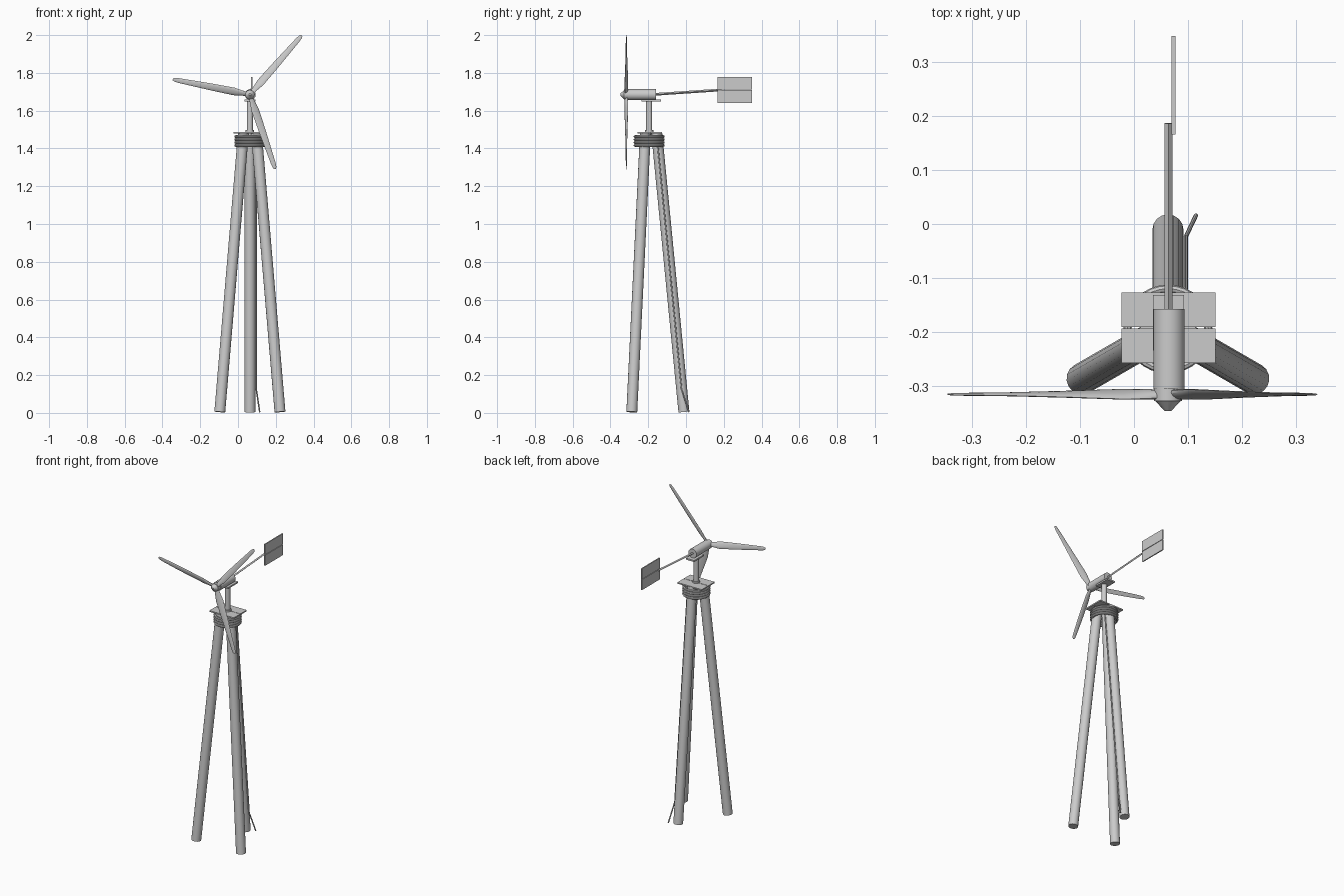
import bpy, bmesh, math
from mathutils import Vector, Matrix

if "Cube" in bpy.data.objects:
    bpy.data.objects.remove(bpy.data.objects["Cube"])

CX, CY = 0.063, -0.195          # tower axis
HUB = Vector((CX, -0.316, 1.685))

grey = bpy.data.materials.new("plain grey")
grey.diffuse_color = (0.6, 0.6, 0.6, 1)
grey.use_nodes = True
grey.node_tree.nodes["Principled BSDF"].inputs["Base Color"].default_value = grey.diffuse_color


def finish(ob, name, smooth=True):
    ob.name = name
    ob.data.materials.clear()
    ob.data.materials.append(grey)
    if smooth:
        bpy.ops.object.select_all(action='DESELECT')
        ob.select_set(True)
        bpy.context.view_layer.objects.active = ob
        bpy.ops.object.shade_smooth_by_angle(angle=math.radians(35))
    return ob


def rod(name, a, b, r, r2=None, sides=16):
    """Cylinder or cone between two points."""
    a, b = Vector(a), Vector(b)
    d = b - a
    bpy.ops.mesh.primitive_cone_add(vertices=sides, radius1=r, radius2=r if r2 is None else r2,
                                    depth=d.length, location=(a + b) / 2,
                                    rotation=d.to_track_quat('Z', 'Y').to_euler())
    return finish(bpy.context.object, name)


def box(name, lo, hi):
    lo, hi = Vector(lo), Vector(hi)
    bpy.ops.mesh.primitive_cube_add(size=1, location=(lo + hi) / 2)
    ob = bpy.context.object
    ob.scale = hi - lo
    return finish(ob, name, False)


# Three leaning legs
for i, deg in enumerate((90, 210, 330)):
    c, s = math.cos(math.radians(deg)), math.sin(math.radians(deg))
    rod(f"leg_{i + 1}", (CX + 0.184 * c, CY + 0.184 * s, 0.005),
        (CX + 0.040 * c, CY + 0.040 * s, 1.48), 0.029)

# Binding rings around the leg tops
for i in range(4):
    bpy.ops.mesh.primitive_torus_add(location=(CX, CY, 1.416 + 0.0155 * i), major_segments=32,
                                     minor_segments=8, major_radius=0.075, minor_radius=0.0075)
    finish(bpy.context.object, f"binding_ring_{i + 1}")

# Two-plank deck
box("deck_plank_front", (-0.023, -0.258, 1.48), (0.151, -0.194, 1.488))
box("deck_plank_back", (-0.023, -0.191, 1.48), (0.151, -0.127, 1.488))

# Mast, saddle plate and generator
rod("mast_collar", (CX, CY, 1.487), (CX, CY, 1.497), 0.022)
rod("mast", (CX, CY, 1.47), (CX, CY, 1.652), 0.016)
box("saddle_plate", (0.035, -0.235, 1.648), (0.093, -0.132, 1.658))
rod("generator", (0.065, -0.306, 1.685), (0.065, -0.158, 1.685), 0.029, sides=24)

# Tail boom and two-plank vane
rod("tail_boom", (0.064, -0.17, 1.686), (0.064, 0.187, 1.71), 0.005 * 1.4, sides=4)
bpy.data.objects["tail_boom"].data.shade_flat()
box("vane_lower", (0.070, 0.166, 1.641), (0.077, 0.349, 1.7085))
box("vane_upper", (0.070, 0.166, 1.7115), (0.077, 0.349, 1.779))

# Hub and pointed nose
rod("hub", (CX, -0.304, 1.685), (CX, -0.328, 1.685), 0.026)
rod("nose", (CX, -0.328, 1.685), (CX, -0.347, 1.685), 0.024, 0.006)

# Blades: lofted thin sections as (radius, width, thickness, pitch in degrees)
SECTIONS = [(0.012, 0.024, 0.016, 30), (0.045, 0.032, 0.013, 30), (0.085, 0.044, 0.010, 24),
            (0.20, 0.038, 0.008, 15), (0.30, 0.031, 0.006, 9), (0.385, 0.025, 0.005, 6),
            (0.407, 0.020, 0.004, 5), (0.416, 0.009, 0.003, 5)]
N = 10
for k in range(3):
    bm = bmesh.new()
    rings = []
    for r, w, t, pitch in SECTIONS:
        p = math.radians(pitch)
        ring = []
        for j in range(N):
            a = 2 * math.pi * j / N
            u, v = w / 2 * math.cos(a), t / 2 * math.sin(a)
            ring.append(bm.verts.new((r, u * math.sin(p) + v * math.cos(p),
                                      u * math.cos(p) - v * math.sin(p))))
        rings.append(ring)
    for A, B in zip(rings, rings[1:]):
        for j in range(N):
            bm.faces.new((A[j], A[(j + 1) % N], B[(j + 1) % N], B[j]))
    bm.faces.new(rings[0])
    bm.faces.new(rings[-1])
    bmesh.ops.recalc_face_normals(bm, faces=bm.faces)
    bm.transform(Matrix.Translation(HUB) @ Matrix.Rotation(-math.radians(48.8 + 120 * k), 4, 'Y'))
    me = bpy.data.meshes.new("blade")
    bm.to_mesh(me)
    bm.free()
    ob = bpy.data.objects.new("blade", me)
    bpy.context.collection.objects.link(ob)
    finish(ob, f"blade_{k + 1}")

# Cable running down the rear leg and out to the ground
path = [(0.096, -0.150, 1.42), (0.096, -0.024, 0.13), (0.115, 0.016, 0.004)]
for i in range(2):
    rod(f"cable_{i + 1}", path[i], path[i + 1], 0.004, sides=8)
